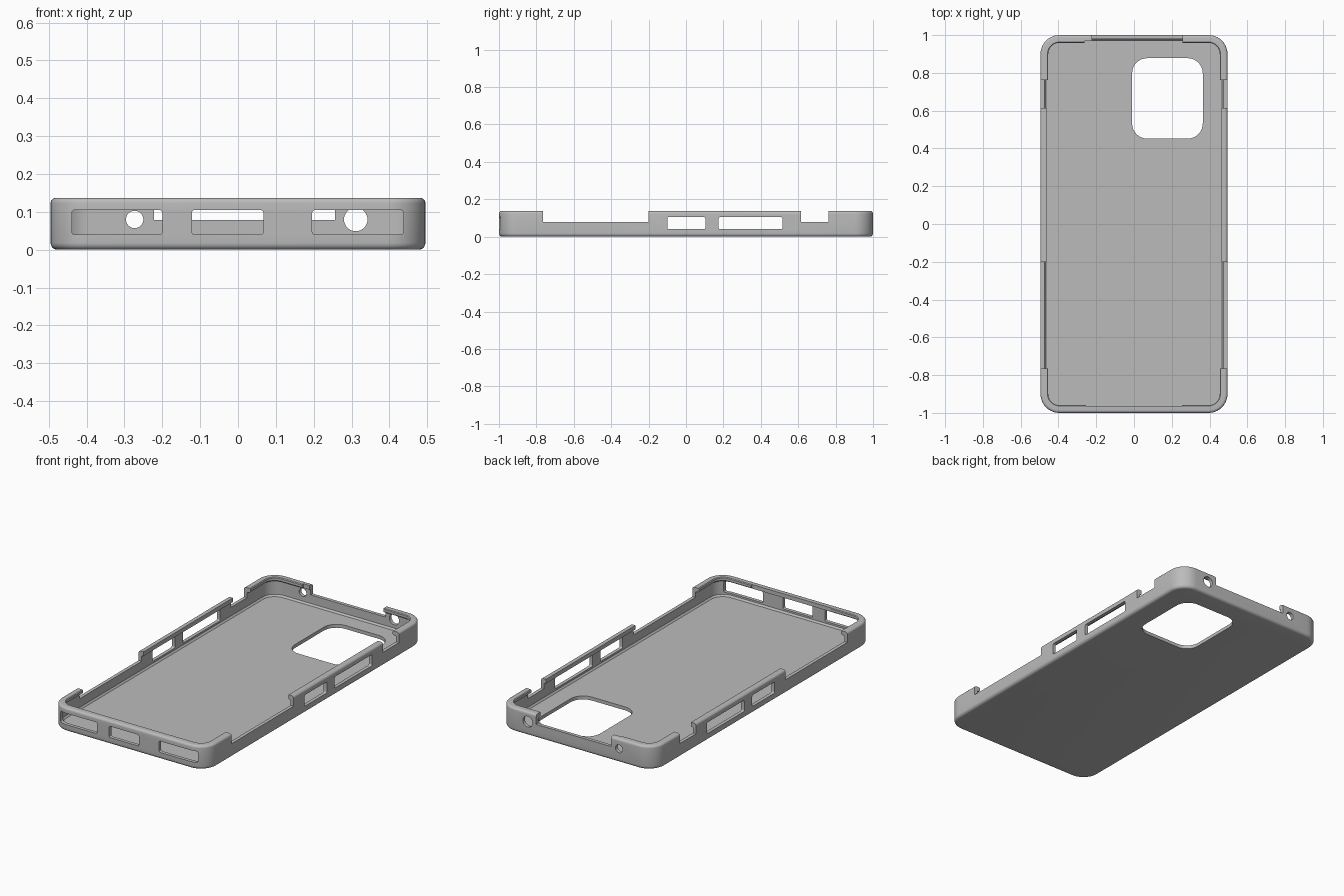
import bpy, bmesh, math
from mathutils import Vector

if "Cube" in bpy.data.objects:
    bpy.data.objects.remove(bpy.data.objects["Cube"], do_unlink=True)

HALF_X, HALF_Y, HEIGHT, CORNER = 0.495, 1.0, 0.137, 0.10
NOTCH_Z = 0.079

grey = bpy.data.materials.new("matte grey")
grey.use_nodes = True
COLOR = (0.5, 0.5, 0.5, 1)
grey.diffuse_color = COLOR
grey.node_tree.nodes["Principled BSDF"].inputs["Base Color"].default_value = COLOR


def rounded_rect(hx, hy, r, steps=10):
    """Counter-clockwise outline of a rounded rectangle."""
    pts = []
    for q, (sx, sy) in enumerate([(1, 1), (-1, 1), (-1, -1), (1, -1)]):
        for i in range(steps + 1):
            a = math.pi / 2 * (q + i / steps)
            pts.append((sx * (hx - r) + r * math.cos(a), sy * (hy - r) + r * math.sin(a)))
    return pts


def loft(name, rings):
    """Skin a stack of outlines and cap both ends."""
    bm = bmesh.new()
    loops = [[bm.verts.new(p) for p in ring] for ring in rings]
    n = len(loops[0])
    for a, b in zip(loops, loops[1:]):
        for i in range(n):
            j = (i + 1) % n
            bm.faces.new((a[i], a[j], b[j], b[i]))
    bm.faces.new(loops[0][::-1])
    bm.faces.new(loops[-1])
    bmesh.ops.remove_doubles(bm, verts=bm.verts, dist=1e-5)
    bmesh.ops.recalc_face_normals(bm, faces=bm.faces)
    mesh = bpy.data.meshes.new(name)
    bm.to_mesh(mesh)
    bm.free()
    obj = bpy.data.objects.new(name, mesh)
    bpy.context.collection.objects.link(obj)
    mesh.materials.append(grey)
    return obj


def fillet(cx, cz, r, start, steps=5):
    """Quarter arc in (inset, z) space."""
    return [(cx + r * math.cos(start - math.pi / 2 * i / steps),
             cz + r * math.sin(start - math.pi / 2 * i / steps)) for i in range(steps + 1)]


# Wall section: rounded bottom edge, outer wall, rounded lip, inner wall, floor
R, T = 0.018, 0.014
section = fillet(R, R, R, 1.5 * math.pi)
section += fillet(T, HEIGHT - T, T, math.pi)
section += [(0.037, HEIGHT), (0.041, HEIGHT - 0.004), (0.041, 0.119),
            (0.036, 0.114), (0.02, 0.11), (0.02, 0.03), (0.028, 0.02)]
case = loft("phone_case", [[(x, y, z) for x, y in rounded_rect(HALF_X - d, HALF_Y - d, CORNER - d)]
                           for d, z in section])

cutters = []


def cut(name, axis, u, v, depth, r=0.0):
    """Rounded prism along an axis; u, v and depth are (low, high) ranges."""
    hu, hv = (u[1] - u[0]) / 2, (v[1] - v[0]) / 2
    cu, cv = (u[0] + u[1]) / 2, (v[0] + v[1]) / 2
    steps = 8 if r else 1
    order = {"x": lambda a, b, d: (d, a, b), "y": lambda a, b, d: (a, d, b),
             "z": lambda a, b, d: (a, b, d)}[axis]
    rings = [[Vector(order(a + cu, b + cv, d)) for a, b in rounded_rect(hu, hv, r, steps)]
             for d in depth]
    cutter = loft(name, rings)
    cutter.hide_render = True
    cutters.append(cutter)


FULL, SLOT_Z = (-0.6, 0.6), (0.04, 0.105)
FRONT, BACK = (-1.1, -0.92), (0.92, 1.1)

# Camera window in the floor
cut("camera_window", "z", (-0.01, 0.364), (0.452, 0.878), (-0.05, 0.05), 0.08)
# Button slots and open notches on both long sides
for y in [(-0.10, 0.103), (0.175, 0.515)]:
    cut("button_slot", "x", y, SLOT_Z, FULL, 0.008)
for y in [(-0.765, -0.2), (0.615, 0.762)]:
    cut("side_notch", "x", y, (NOTCH_Z, 0.3), FULL)
# Speaker and charging slots on the front end
for x in [(-0.439, -0.2), (-0.122, 0.067), (0.196, 0.437)]:
    cut("port_slot", "y", x, SLOT_Z, FRONT, 0.008)
# Notch and round holes on the back end
cut("back_notch", "y", (-0.222, 0.256), (NOTCH_Z, 0.3), BACK)
for x, r in [(-0.273, 0.023), (0.311, 0.031)]:
    cut("round_hole", "y", (x - r, x + r), (0.08 - r, 0.08 + r), BACK, r)
# Shallow trims of the lip
cut("lip_trim_back", "z", (-0.262, -0.2), (0.9, 0.97), (0.1, 0.3))
cut("lip_trim_front", "z", (-0.255, 0.255), (-0.964, -0.9), (0.1, 0.3))
cut("lip_trim_sides", "z", (-0.463, 0.463), (-0.3, 0.7), (0.1, 0.3))

bpy.context.view_layer.objects.active = case
case.select_set(True)
for cutter in cutters:
    mod = case.modifiers.new(cutter.name, "BOOLEAN")
    mod.operation, mod.solver, mod.object = "DIFFERENCE", "EXACT", cutter
    bpy.ops.object.modifier_apply(modifier=mod.name)
for cutter in cutters:
    bpy.data.objects.remove(cutter, do_unlink=True)

bpy.ops.object.shade_smooth_by_angle(angle=math.radians(32))
